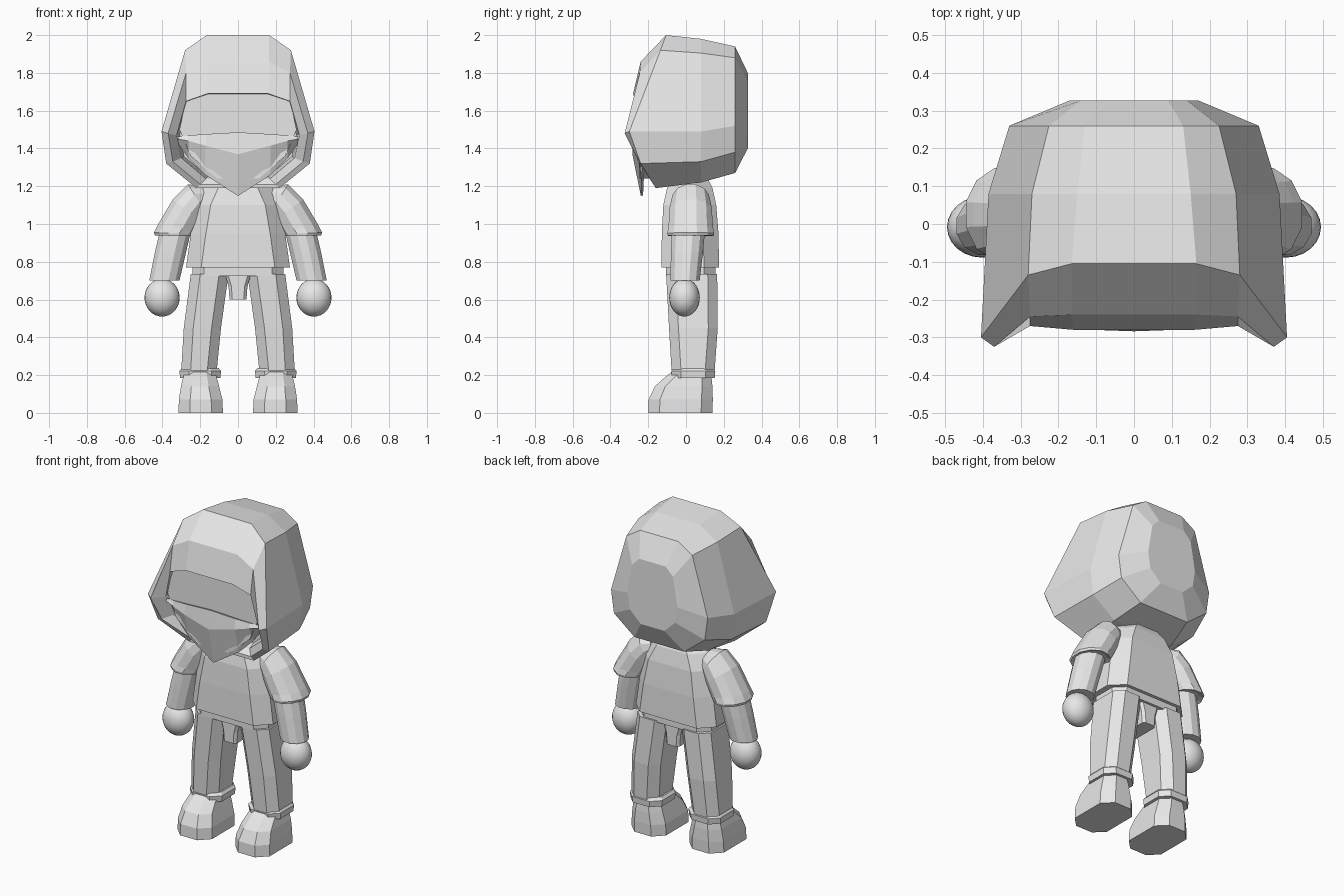
import bpy, bmesh, math

cube = bpy.data.objects.get("Cube")
if cube:
    bpy.data.objects.remove(cube, do_unlink=True)

grey = bpy.data.materials.new("light_grey")
grey.use_nodes = True
grey.diffuse_color = (0.8, 0.8, 0.8, 1)
grey.node_tree.nodes["Principled BSDF"].inputs["Base Color"].default_value = (0.8, 0.8, 0.8, 1)


def finish(bm, name, mirror=False):
    bmesh.ops.recalc_face_normals(bm, faces=bm.faces)
    mesh = bpy.data.meshes.new(name)
    bm.to_mesh(mesh)
    bm.free()
    mesh.materials.append(grey)
    obj = bpy.data.objects.new(name, mesh)
    bpy.context.collection.objects.link(obj)
    if mirror:
        obj.modifiers.new("Mirror", 'MIRROR').use_clip = True
    return obj


def loft(name, rings, mirror=False):
    """Skin a list of equal-sized closed rings and cap both ends."""
    bm = bmesh.new()
    loops = [[bm.verts.new(p) for p in ring] for ring in rings]
    n = len(loops[0])
    for a, b in zip(loops, loops[1:]):
        for i in range(n):
            j = (i + 1) % n
            bm.faces.new((a[i], a[j], b[j], b[i]))
    bm.faces.new(loops[0])
    bm.faces.new(loops[-1])
    return finish(bm, name, mirror)


def both(half):
    """Close a half ring across the centre plane."""
    return half + [(-x, y, z) for x, y, z in reversed(half)]


def block(z, x0, x1, y0, y1, c):
    """Horizontal rectangle with chamfered corners."""
    return [(x0 + c, y0, z), (x1 - c, y0, z), (x1, y0 + c, z), (x1, y1 - c, z),
            (x1 - c, y1, z), (x0 + c, y1, z), (x0, y1 - c, z), (x0, y0 + c, z)]


def hoop(inner, outer, ry, cy, n=12):
    """Tilted ellipse between an inner and an outer (x, z) point."""
    ring = []
    for i in range(n):
        a = math.tau * (i + 0.5) / n
        t = 0.5 + 0.5 * math.cos(a) / math.cos(math.pi / n)
        ring.append((inner[0] + t * (outer[0] - inner[0]), cy + ry * math.sin(a),
                     inner[1] + t * (outer[1] - inner[1])))
    return ring


# Hood: recess, opening, rim, then back over the head to the rear cap
opening = [(.16, -.28, 1.69), (.275, -.27, 1.65), (.325, -.24, 1.47), (.3, -.2, 1.35), (.17, -.13, 1.24)]
recess = [(x * .95, -.08, z * .95 + .075) for x, y, z in opening]
loft("hood", [both(h) for h in (
    recess, opening,
    [(.165, -.24, 1.86), (.275, -.245, 1.8), (.37, -.325, 1.48), (.345, -.25, 1.33), (.2, -.16, 1.21)],
    [(.165, -.105, 2.0), (.28, -.135, 1.92), (.405, -.3, 1.49), (.38, -.24, 1.32), (.22, -.16, 1.19)],
    [(.15, .08, 1.98), (.27, .08, 1.905), (.385, .08, 1.49), (.365, .08, 1.33), (.21, .08, 1.22)],
    [(.13, .26, 1.94), (.225, .26, 1.88), (.33, .26, 1.52), (.31, .26, 1.38), (.17, .26, 1.27)],
    [(.09, .327, 1.8), (.14, .327, 1.75), (.17, .327, 1.57), (.155, .327, 1.47), (.08, .327, 1.4)])])

# Face inside the hood
face = [(.16, 1.72), (.275, 1.66), (.31, 1.5), (.25, 1.36), (.11, 1.24)]
loft("face", [both([(x, y, z) for x, z in face]) for y in (-.05, -.245)])

# Pointed face cloth: columns from the centre outwards
bm = bmesh.new()
columns = []
for x, y, top, mid, low in ((0, -.268, 1.485, 1.37, 1.15), (.17, -.262, 1.475, 1.415, 1.26),
                            (.26, -.25, 1.467, 1.44, 1.35), (.315, -.235, 1.46, 1.45, 1.43)):
    columns.append([bm.verts.new(p) for p in ((x, y, top), (x, y - .01, mid), (x, y * .87, low))])
for a, b in zip(columns, columns[1:]):
    for i in range(2):
        bm.faces.new((a[i], b[i], b[i + 1], a[i + 1]))
cloth = finish(bm, "face_cloth", True)
solid = cloth.modifiers.new("Thickness", 'SOLIDIFY')
solid.thickness = .012
solid.offset = 0

# Torso, waist and crotch
loft("torso", [block(z, -w, w, y0, y1, .08) for z, w, y0, y1 in (
    (.77, .275, -.13, .175), (.95, .25, -.128, .172), (1.1, .225, -.12, .16),
    (1.19, .185, -.1, .14), (1.23, .15, -.08, .12))])
loft("waist", [block(z, -.24, .24, -.105, .155, .06) for z in (.725, .78)])
loft("crotch", [block(z, -w, w, -.09, .14, .015) for z, w in ((.6, .045), (.67, .05), (.74, .07))])

# Sleeves with a flared hem, forearms and round hands
loft("sleeves", [hoop(a, b, ry, .025) for a, b, ry in (
    ((.16, 1.1), (.19, 1.2), .07), ((.17, 1.06), (.265, 1.21), .1),
    ((.19, 1.02), (.345, 1.13), .115), ((.22, .965), (.425, .995), .122),
    ((.235, .945), (.445, .955), .128), ((.24, .935), (.44, .94), .125),
    ((.255, .945), (.42, .95), .095))], True)
loft("forearms", [hoop(a, b, ry, cy) for a, b, ry, cy in (
    ((.24, 1.0), (.405, 1.0), .092, .015), ((.275, .85), (.44, .85), .088, .005),
    ((.31, .7), (.47, .7), .08, -.005))], True)
for side, label in ((1, "left"), (-1, "right")):
    bpy.ops.mesh.primitive_uv_sphere_add(segments=24, ring_count=16, radius=1,
                                         location=(side * .402, -.008, .61))
    hand = bpy.context.object
    hand.name = label + "_hand"
    hand.scale = (.093, .081, .1)
    hand.data.materials.append(grey)
    bpy.ops.object.shade_smooth()

# Trouser legs, ankle cuffs and boots
loft("legs", [block(*r) for r in (
    (.735, .05, .25, -.105, .165, .05), (.45, .09, .287, -.09, .168, .05),
    (.2, .115, .302, -.075, .15, .05))], True)
loft("ankle_cuffs", [block(z, .09 + d, .31 - d, -.078 + d, .155 - d, .05) for z, d in (
    (.185, .003), (.222, 0), (.237, .012))], True)
loft("boots", [block(*r) for r in (
    (0, .08, .315, -.2, .14, .06), (.07, .082, .313, -.198, .142, .06),
    (.14, .1, .302, -.165, .14, .055), (.19, .113, .29, -.11, .135, .05),
    (.23, .12, .285, -.06, .13, .05))], True)
